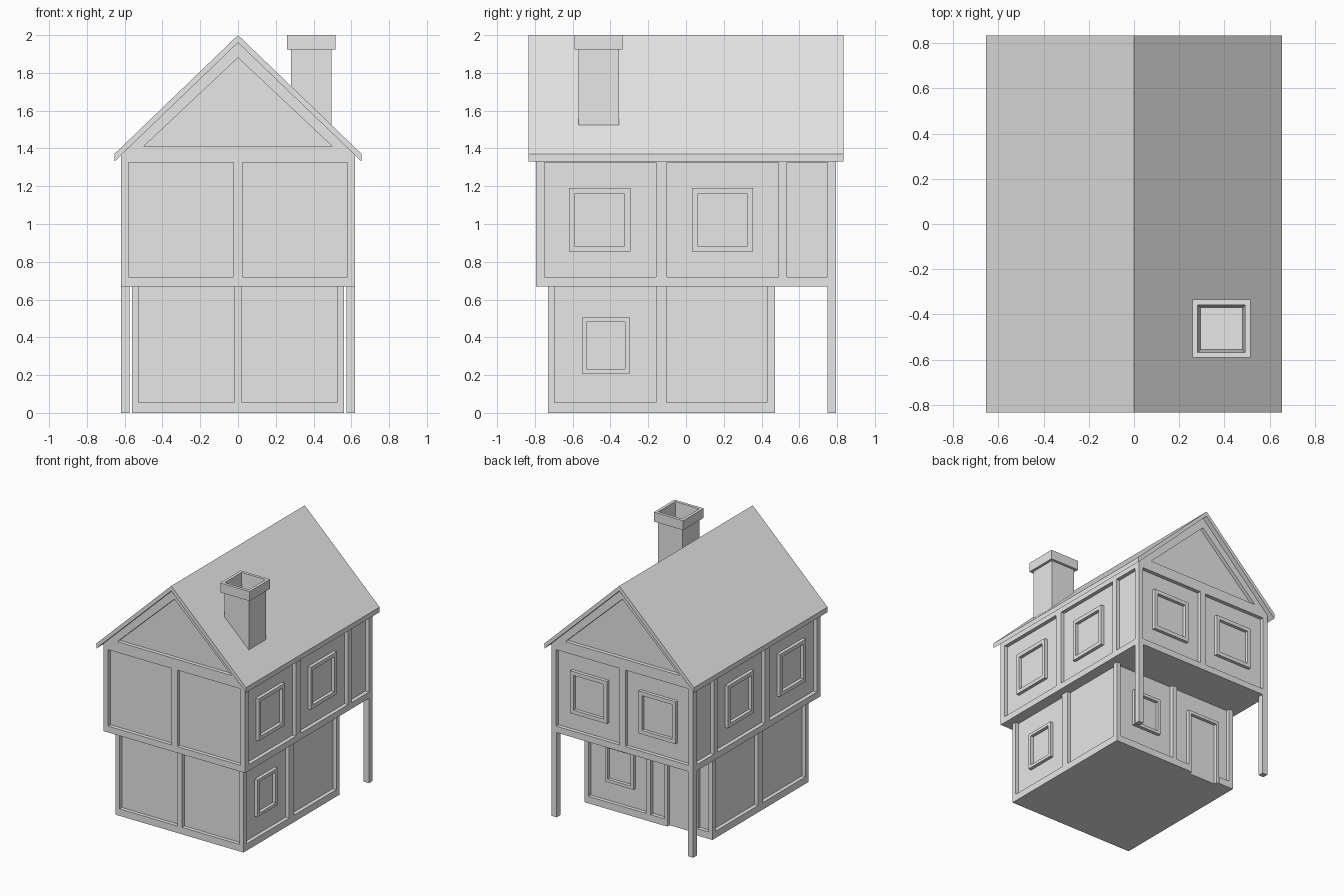
import bpy, bmesh
from mathutils import Vector

if "Cube" in bpy.data.objects:
    bpy.data.objects.remove(bpy.data.objects["Cube"], do_unlink=True)

# Single plain colour
grey = bpy.data.materials.new("light_grey")
grey.use_nodes = True
grey.diffuse_color = (0.8, 0.8, 0.8, 1)
grey.node_tree.nodes["Principled BSDF"].inputs["Base Color"].default_value = grey.diffuse_color

RECESS = 0.03   # depth of the panels between the timbers
TRIM = 0.026    # how far window and door trim stands off the panels


def finish(name, bm):
    bmesh.ops.recalc_face_normals(bm, faces=bm.faces)
    mesh = bpy.data.meshes.new(name)
    bm.to_mesh(mesh)
    bm.free()
    mesh.materials.append(grey)
    obj = bpy.data.objects.new(name, mesh)
    bpy.context.collection.objects.link(obj)
    return obj


def add_box(bm, a, b):
    lo = Vector(map(min, a, b))
    hi = Vector(map(max, a, b))
    verts = bmesh.ops.create_cube(bm, size=1)["verts"]
    for v in verts:
        v.co = Vector((v.co[i] + 0.5) * (hi[i] - lo[i]) + lo[i] for i in range(3))


def box(name, a, b):
    bm = bmesh.new()
    add_box(bm, a, b)
    return finish(name, bm)


def prism(name, profile, y0, y1):
    """Extrude an (x, z) profile along y."""
    bm = bmesh.new()
    face = bm.faces.new([bm.verts.new((x, y0, z)) for x, z in profile])
    new = bmesh.ops.extrude_face_region(bm, geom=[face])["geom"]
    bmesh.ops.translate(bm, vec=(0, y1 - y0, 0),
                        verts=[g for g in new if isinstance(g, bmesh.types.BMVert)])
    return finish(name, bm)


def on_wall(side, plane, u, z, out):
    """Point on a wall: u along it, out measured outward from its plane."""
    axis, sign = {"right": (0, 1), "left": (0, -1), "front": (1, -1), "back": (1, 1)}[side]
    d = plane + sign * out
    return (d, u, z) if axis == 0 else (u, d, z)


def carve(target, cutter):
    cutter.hide_render = True
    mod = target.modifiers.new("pocket", "BOOLEAN")
    mod.operation, mod.solver, mod.object = "DIFFERENCE", "EXACT", cutter
    bpy.context.view_layer.objects.active = target
    bpy.ops.object.modifier_apply(modifier=mod.name)
    bpy.data.objects.remove(cutter, do_unlink=True)


def pocket(target, side, plane, spans, z0, z1):
    for u0, u1 in spans:
        carve(target, box("pocket_cutter", on_wall(side, plane, u0, z0, -RECESS),
                          on_wall(side, plane, u1, z1, 0.1)))


def trim(name, side, plane, u, z, w, h, t, sill=True):
    """Raised frame centred on (u, z); without a sill it is a door frame."""
    bm = bmesh.new()
    x, top, low = w / 2, z + h / 2, z - h / 2
    foot = low + t if sill else low
    bars = [(u - x, u - x + t, foot, top - t), (u + x - t, u + x, foot, top - t),
            (u - x, u + x, top - t, top)]
    if sill:
        bars.append((u - x, u + x, low, low + t))
    for u0, u1, z0, z1 in bars:
        add_box(bm, on_wall(side, plane, u0, z0, -RECESS - 0.01),
                on_wall(side, plane, u1, z1, TRIM - RECESS))
    finish(name, bm)


# Ground floor with recessed panels open to the overhang
LOW = {"right": 0.56, "left": -0.56, "front": -0.73, "back": 0.47}
ground = box("ground_floor", (-0.56, -0.73, 0), (0.56, 0.47, 0.67))
for side, plane in LOW.items():
    if side in ("left", "right"):
        spans = [(-0.695, -0.16), (-0.10, 0.43)]
    else:
        spans = [(-0.525, -0.02), (0.02, 0.525)]
    pocket(ground, side, plane, spans, 0.055, 0.8)
pocket(ground, "back", LOW["back"], [(-0.43, -0.14)], -0.1, 0.1)

# Upper floor and gables in one block
UP = {"right": 0.62, "left": -0.62, "front": -0.795, "back": 0.795}
upper = prism("upper_floor", [(-0.62, 0.67), (0.62, 0.67), (0.62, 1.364),
                              (0, 1.96), (-0.62, 1.364)], -0.795, 0.795)
for side, plane in UP.items():
    if side in ("left", "right"):
        spans = [(-0.75, -0.16), (-0.10, 0.49), (0.535, 0.75)]
    else:
        spans = [(-0.58, -0.025), (0.025, 0.58)]
        sign = 1 if side == "back" else -1
        carve(upper, prism("gable_cutter", [(-0.5, 1.41), (0.5, 1.41), (0, 1.88)],
                           plane - sign * RECESS, plane + sign * 0.1))
    pocket(upper, side, plane, spans, 0.72, 1.325)

# Window frames
for side, centres in {"right": (-0.457, 0.193), "left": (-0.457, 0.193),
                      "back": (-0.30, 0.30)}.items():
    for i, u in enumerate(centres):
        trim(f"upper_window_{side}_{i + 1}", side, UP[side], u, 1.022, 0.325, 0.335, 0.03)
trim("lower_window_right", "right", LOW["right"], -0.425, 0.357, 0.25, 0.295, 0.024)
trim("lower_window_back", "back", LOW["back"], 0.26, 0.357, 0.25, 0.295, 0.024)

# Door frame
trim("door_frame", "back", LOW["back"], -0.285, 0.262, 0.29, 0.524, 0.025, sill=False)

# Posts under the rear overhang
for name, s in (("left", 1), ("right", -1)):
    box(f"porch_post_{name}", (s * 0.575, 0.75, 0), (s * 0.62, 0.795, 0.67))

# Roof
prism("roof", [(-0.655, 1.33), (-0.655, 1.37), (0, 2), (0.655, 1.37),
               (0.655, 1.33), (0, 1.96)], -0.835, 0.835)

# Chimney with a cap and a tapering flue
bm = bmesh.new()
rings = []
for r, z in [(0.107, 1.42), (0.107, 1.925), (0.128, 1.925), (0.128, 2.0),
             (0.105, 2.0), (0.093, 1.8)]:
    rings.append([bm.verts.new((0.387 + r * x, -0.463 + r * y, z))
                  for x, y in ((-1, -1), (1, -1), (1, 1), (-1, 1))])
for a, b in zip(rings, rings[1:]):
    for i in range(4):
        j = (i + 1) % 4
        bm.faces.new((a[i], a[j], b[j], b[i]))
bm.faces.new(rings[0])
bm.faces.new(rings[-1])
finish("chimney", bm)
